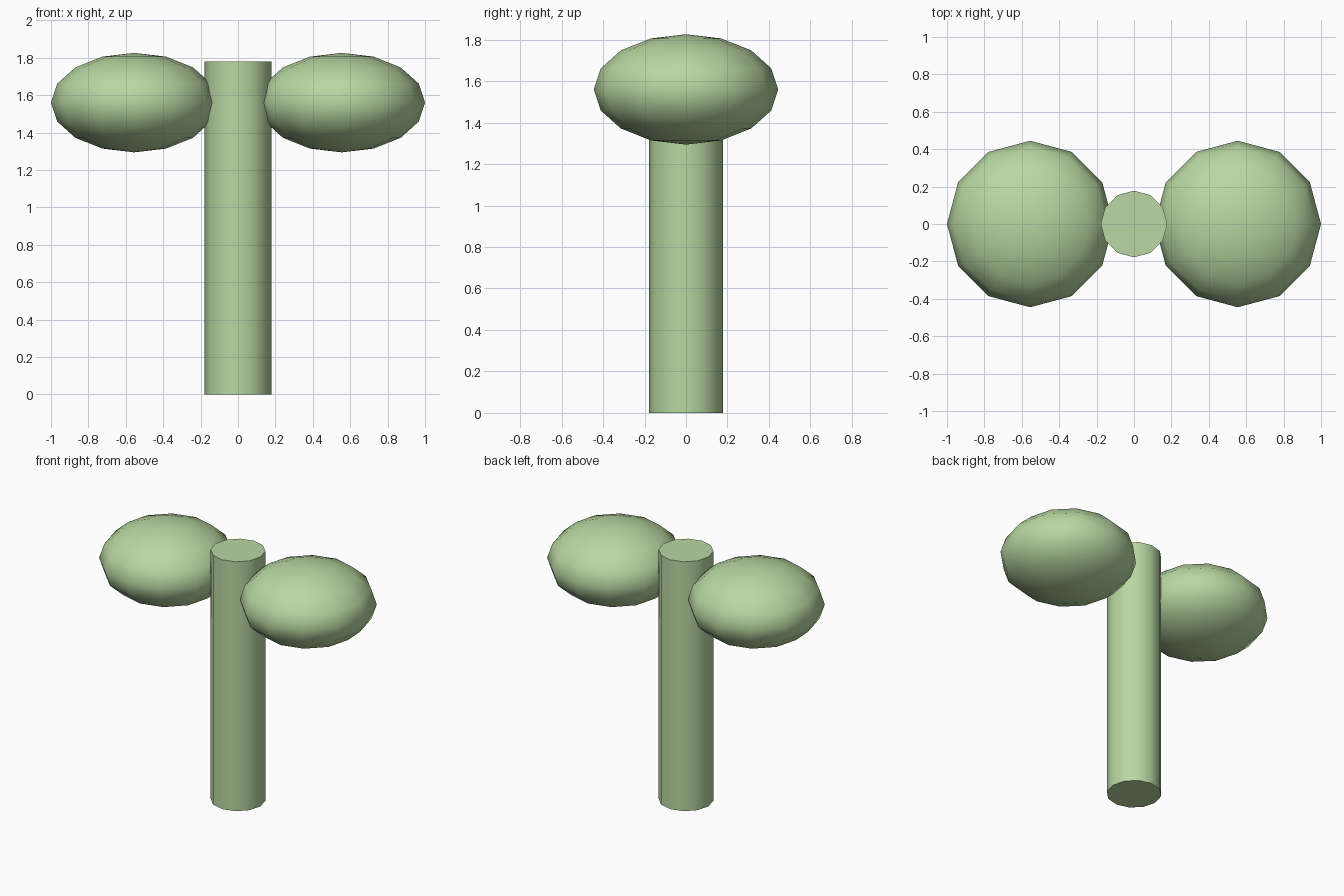
import bpy
import math

if "Cube" in bpy.data.objects:
    bpy.data.objects.remove(bpy.data.objects["Cube"])

green = bpy.data.materials.new("pale_green")
green.diffuse_color = (0.48, 0.68, 0.36, 1)
green.use_nodes = True
green.node_tree.nodes["Principled BSDF"].inputs["Base Color"].default_value = green.diffuse_color


def finish(name):
    ob = bpy.context.object
    ob.name = name
    ob.data.materials.append(green)
    return ob


# Upright stem: 12 sides, smooth wall, flat caps
H, R = 1.78, 0.178
bpy.ops.mesh.primitive_cylinder_add(vertices=12, radius=R, depth=H, location=(0, 0, H / 2))
finish("stem")
bpy.ops.object.shade_smooth_by_angle(angle=math.radians(45))

# Two flattened leaf lobes beside the top of the stem
for side, name in ((-1, "left_leaf"), (1, "right_leaf")):
    bpy.ops.mesh.primitive_uv_sphere_add(segments=12, ring_count=8, radius=1,
                                         location=(side * 0.555, 0, 1.56))
    leaf = finish(name)
    leaf.scale = (0.445, 0.445, 0.266)
    bpy.ops.object.transform_apply(location=False, rotation=False, scale=True)
    bpy.ops.object.shade_smooth()
